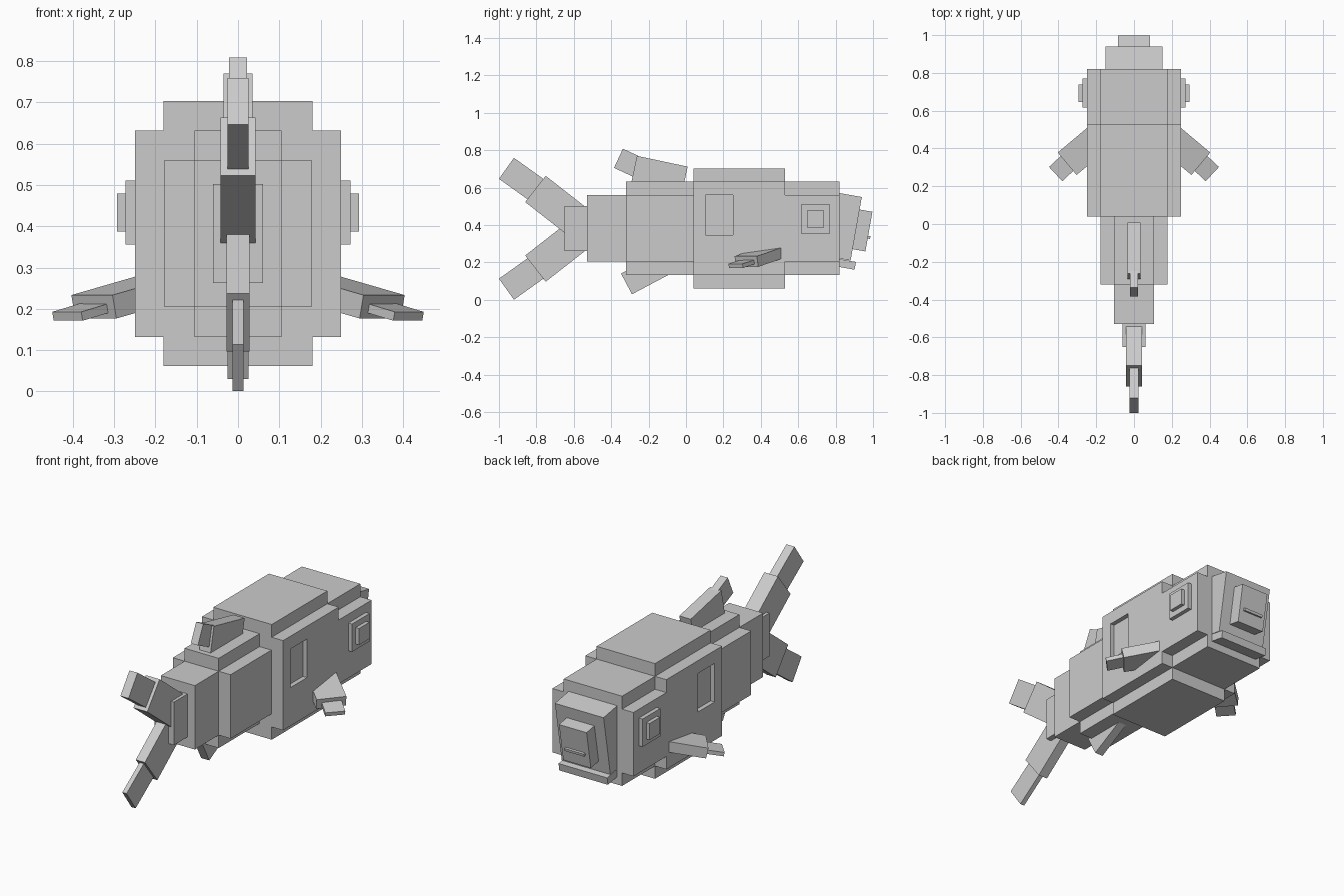
import bpy, bmesh
from math import radians, cos, sin
from mathutils import Euler, Vector

if "Cube" in bpy.data.objects:
    bpy.data.objects.remove(bpy.data.objects["Cube"])

grey = bpy.data.materials.new("plain_grey")
grey.diffuse_color = (0.6, 0.6, 0.6, 1)
grey.use_nodes = True
grey.node_tree.nodes["Principled BSDF"].inputs["Base Color"].default_value = grey.diffuse_color
MID_Z = 0.382


def add(name, bm):
    bmesh.ops.recalc_face_normals(bm, faces=bm.faces)
    me = bpy.data.meshes.new(name)
    bm.to_mesh(me)
    bm.free()
    me.materials.append(grey)
    ob = bpy.data.objects.new(name, me)
    bpy.context.collection.objects.link(ob)
    return ob


def box(name, loc, dims, rot=(0, 0, 0)):
    bm = bmesh.new()
    bmesh.ops.create_cube(bm, size=1)
    bmesh.ops.scale(bm, vec=dims, verts=bm.verts)
    ob = add(name, bm)
    ob.location, ob.rotation_euler = loc, rot
    return ob


def tilted(name, end, angle, length, height, width):
    """Box in the centre plane: outer end centre (y, z), running inward at an angle."""
    a = radians(angle)
    loc = (0, end[0] + cos(a) * length / 2, end[1] + sin(a) * length / 2)
    return box(name, loc, (width, length, height), (a, 0, 0))


def stepped(name, y0, y1, narrow, tall, wide, low):
    """Plus-shaped cross-section (half sizes) extruded along y."""
    q = [(wide, low), (narrow, low), (narrow, tall)]
    pts = q + [(-x, z) for x, z in reversed(q)]
    pts += [(-x, -z) for x, z in q] + [(x, -z) for x, z in reversed(q)]
    bm = bmesh.new()
    face = bm.faces.new([bm.verts.new((x, y0, MID_Z + z)) for x, z in pts])
    ext = bmesh.ops.extrude_face_region(bm, geom=[face], use_keep_orig=True)
    bmesh.ops.translate(bm, vec=(0, y1 - y0, 0),
                        verts=[v for v in ext["geom"] if isinstance(v, bmesh.types.BMVert)])
    return add(name, bm)


# Body sections from head to tail root
stepped("head", 0.53, 0.82, 0.18, 0.25, 0.25, 0.178)
middle = stepped("middle_body", 0.04, 0.53, 0.18, 0.321, 0.25, 0.25)
stepped("rear_body", -0.32, 0.04, 0.105, 0.25, 0.178, 0.178)
box("tail_stem", (0, -0.425, MID_Z), (0.21, 0.21, 0.356))
box("tail_root", (0, -0.59, MID_Z), (0.12, 0.12, 0.24))

# Gill recesses cut into both sides
for s in (-1, 1):
    cutter = box("gill_cutter", (s * 0.275, 0.178, 0.453), (0.1, 0.145, 0.215))
    cutter.hide_render = True
    mod = middle.modifiers.new("gill", "BOOLEAN")
    mod.operation, mod.solver, mod.object = "DIFFERENCE", "EXACT", cutter
    bpy.context.view_layer.objects.active = middle
    bpy.ops.object.modifier_apply(modifier=mod.name)
    bpy.data.objects.remove(cutter)

# Face
tilted("snout", (0.91, 0.38), 170, 0.2, 0.345, 0.30)
tilted("nose", (0.978, 0.365), 170, 0.15, 0.215, 0.17)
tilted("mouth", (0.985, 0.333), 170, 0.03, 0.015, 0.12)
tilted("lower_lip", (0.905, 0.182), 170, 0.15, 0.042, 0.30)

# Tail lobes, the lower one thinner than the upper
for side, up, w_in, w_out in (("upper", 1, 0.085, 0.05), ("lower", -1, 0.056, 0.026)):
    def lobe_end(y, dz):
        return (y, 0.38 + up * dz)
    tilted(side + "_tail_fin", lobe_end(-0.805, 0.213), -38 * up, 0.3, 0.178, w_in)
    tilted(side + "_tail_tip", lobe_end(-0.96, 0.323), -35.5 * up, 0.25, 0.138, w_out)

# Back and belly fins
tilted("back_fin", (-0.283, 0.672), -12, 0.277, 0.2, 0.07)
tilted("back_fin_tip", (-0.361, 0.757), -25, 0.14, 0.113, 0.044)
tilted("belly_fin", (-0.318, 0.085), 28, 0.3, 0.125, 0.05)

# Eyes and side fins on both sides
for s, side in ((-1, "left"), (1, "right")):
    box(side + "_eye", (s * 0.25, 0.693, 0.433), (0.045, 0.155, 0.155))
    box(side + "_pupil", (s * 0.265, 0.693, 0.433), (0.056, 0.092, 0.092))
    for part, end, dims, sweep in (
            ("_side_fin", (0.349, 0.323, 0.205), (0.25, 0.155, 0.058), 40),
            ("_side_fin_tip", (0.413, 0.266, 0.182), (0.16, 0.103, 0.022), 43)):
        rot = Euler((0, radians(s * 12.5), radians(-s * sweep)))
        outward = rot.to_matrix() @ Vector((s, 0, 0))
        centre = Vector((s * end[0], end[1], end[2])) - outward * dims[0] / 2
        box(side + part, centre, dims, rot)
